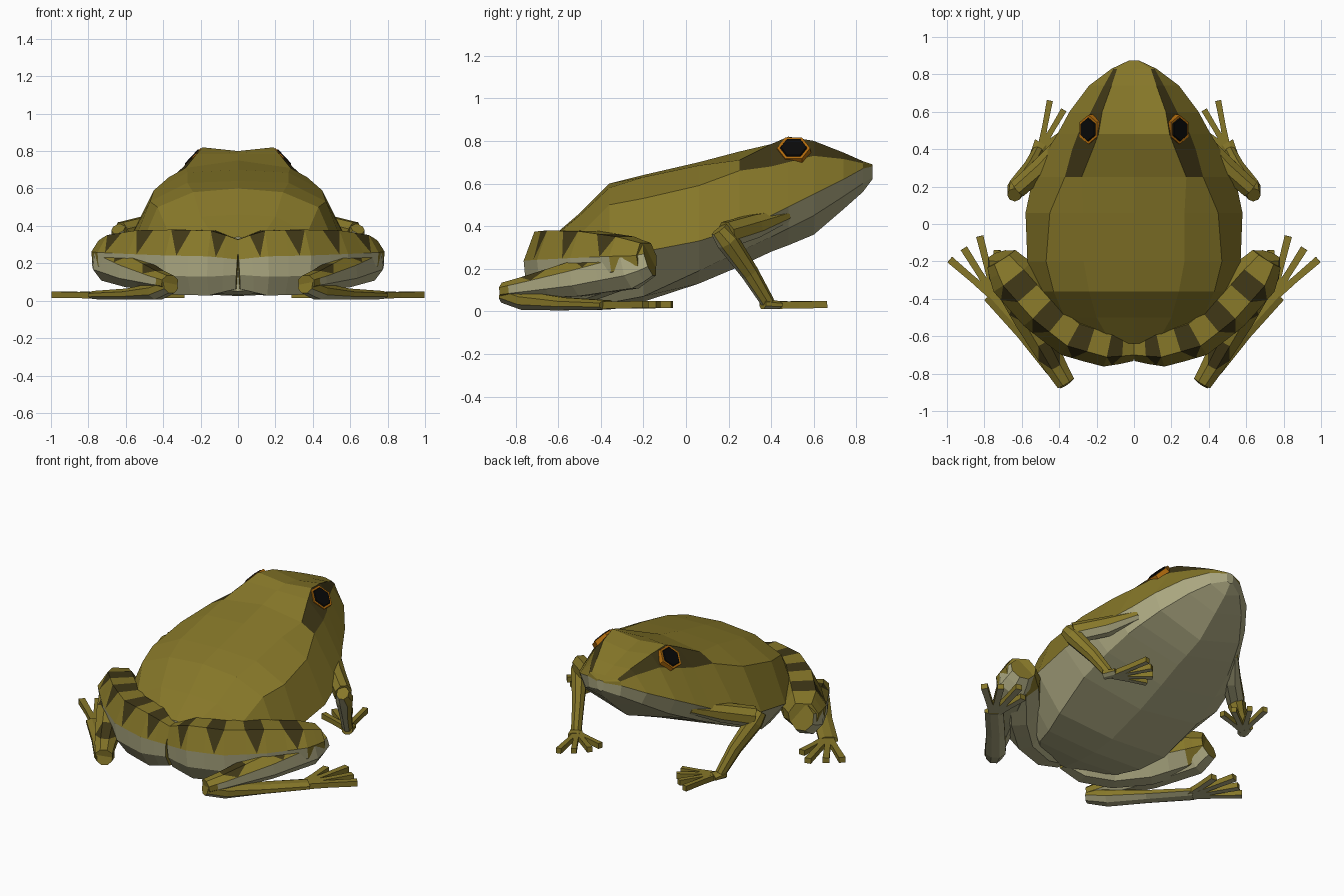
import bpy, bmesh, math
from mathutils import Vector, Matrix

if "Cube" in bpy.data.objects:
    bpy.data.objects.remove(bpy.data.objects["Cube"])

# Shared colours
def mat(name, c):
    m = bpy.data.materials.new(name)
    m.diffuse_color = (*c, 1)
    m.use_nodes = True
    m.node_tree.nodes["Principled BSDF"].inputs["Base Color"].default_value = m.diffuse_color
    return m

MATS = [mat("olive", (0.24, 0.185, 0.022)), mat("pale_belly", (0.43, 0.41, 0.23)),
        mat("dark_marking", (0.05, 0.038, 0.008)), mat("orange_rim", (0.45, 0.15, 0.004)),
        mat("black_pupil", (0.003, 0.003, 0.003))]
OLIVE, PALE, DARK, ORANGE, BLACK = range(5)
OCTAGON = [22.5 + 45 * k for k in range(8)]
SQUARE = [45 + 90 * k for k in range(4)]
THIGH = [8, 58, 122, 172, 205, 250, 290, 335]   # sloped upper flanks

def finish(name, bm):
    """Turn a right-hand half into an object mirrored across x = 0."""
    bmesh.ops.recalc_face_normals(bm, faces=bm.faces)
    me = bpy.data.meshes.new(name)
    bm.to_mesh(me)
    bm.free()
    for m in MATS:
        me.materials.append(m)
    ob = bpy.data.objects.new(name, me)
    bpy.context.collection.objects.link(ob)
    ob.modifiers.new("mirror", 'MIRROR').merge_threshold = 0.0005
    return ob

def limb(name, rings, angles=OCTAGON, sub=1, pale=(4, 5, 6), olive_end=0, last_stripe=99, wedges=()):
    """Sweep elliptical rings (x, y, z, half width, half height) into a faceted limb."""
    R = [Vector(r) for r in rings]
    pts = []
    for a, b in zip(R, R[1:]):
        pts += [a.lerp(b, i / sub) for i in range(sub)]
    pts.append(R[-1])
    sides = len(angles)
    grow = 1.05 if angles is THIGH else 1 / math.cos(math.pi / sides)
    bm = bmesh.new()
    loops = []
    for i, p in enumerate(pts):
        t = (pts[min(i + 1, len(pts) - 1)].xyz - pts[max(i - 1, 0)].xyz).normalized()
        s = t.cross(Vector((0, 0, 1))).normalized()
        u = s.cross(t)
        loops.append([bm.verts.new(p.xyz + s * p[3] * grow * math.cos(math.radians(a))
                                   + u * p[4] * grow * math.sin(math.radians(a))) for a in angles])

    def face(vs, m):
        bm.faces.new(vs).material_index = m
    top = 1 if sides == 8 else 0
    for i, (A, B) in enumerate(zip(loops, loops[1:])):
        dark = wedges and i % 2 == 1 and i < last_stripe
        for k in range(sides):
            j = (k + 1) % sides
            base = PALE if k in pale and i < len(pts) - 1 - olive_end else OLIVE
            if dark and k in wedges:
                lo, hi = (k, j) if k < top else (j, k)
                m = bm.verts.new((A[lo].co + B[lo].co) / 2)
                face((A[hi], B[hi], m), DARK)
                face((A[hi], m, A[lo]), base)
                face((m, B[hi], B[lo]), base)
            else:
                face((A[k], B[k], B[j], A[j]), DARK if dark and k == top else base)
    face(loops[0], OLIVE)
    face(loops[-1], OLIVE)
    return finish(name, bm)

# Body and head: y, top z, back edge, brow/flank, colour edge, belly edge, bottom z
sections = [
    (-.64, .34, .12, .33, .23, .27, .28, .19, .18, .07, .05),
    (-.50, .46, .20, .45, .37, .36, .44, .22, .30, .05, .03),
    (-.36, .60, .24, .58, .43, .50, .53, .27, .35, .04, .025),
    (-.20, .64, .27, .63, .47, .53, .57, .28, .40, .07, .045),
    (.06, .70, .27, .685, .45, .59, .58, .33, .43, .19, .13),
    (.25, .75, .28, .71, .37, .66, .54, .39, .41, .28, .21),
    (.40, .785, .22, .785, .33, .68, .46, .45, .38, .35, .28),
    (.48, .80, .19, .82, .30, .70, .41, .49, .35, .39, .31),
    (.60, .775, .17, .80, .23, .73, .345, .55, .30, .45, .36),
    (.74, .735, .12, .745, .16, .715, .24, .62, .20, .54, .48),
    (.83, .705, .09, .705, .11, .695, .12, .67, .11, .60, .56),
    (.875, .69, .015, .69, .02, .688, .025, .68, .02, .63, .62),
]
bm = bmesh.new()
loops = []
for y, zt, x1, z1, x2, z2, x3, z3, x4, z4, zb in sections:
    half = ((0, zt), (x1, z1), (x2, z2), (x3, z3), (x4, z4), (0, zb))
    loops.append([bm.verts.new((x, y, z)) for x, z in half])
for i, (A, B) in enumerate(zip(loops, loops[1:])):
    for k in range(5):
        f = bm.faces.new((A[k], B[k], B[k + 1], A[k + 1]))
        f.material_index = PALE if k > 2 else DARK if k == 1 and 5 <= i < 10 else OLIVE
bm.faces.new(loops[0]).material_index = PALE
bm.faces.new(loops[-1]).material_index = PALE
finish("body", bm)

# Eyes: hexagonal orange rim with a black disc
tilt = Matrix.Rotation(math.radians(47), 4, 'Y')
for name, r1, r2, lift, depth, m in (("eye_rim", .082, .078, 0, .035, ORANGE),
                                     ("eye_pupil", .068, .06, .018, .012, BLACK)):
    bm = bmesh.new()
    bmesh.ops.create_cone(bm, cap_ends=True, segments=6, radius1=r1, radius2=r2, depth=depth,
                          matrix=Matrix.Translation((.232, .505, .755)) @ tilt
                          @ Matrix.Translation((0, 0, lift)))
    for f in bm.faces:
        f.material_index = m
    finish(name, bm)

# Hind legs
limb("thigh", [(0, -.66, .20, .07, .14), (.14, -.65, .21, .11, .185), (.33, -.59, .215, .12, .185),
               (.50, -.45, .225, .125, .17), (.65, -.28, .24, .125, .125), (.71, -.185, .25, .085, .08)],
     angles=THIGH, sub=2, pale=(4, 5, 6, 7), olive_end=2, last_stripe=8, wedges=(0,))
limb("shank", [(.71, -.17, .24, .07, .075), (.685, -.26, .21, .095, .105), (.56, -.50, .155, .085, .085),
               (.42, -.76, .11, .06, .05), (.365, -.85, .095, .05, .04)],
     sub=2, pale=(3, 4, 5, 6), olive_end=1, last_stripe=6, wedges=(0, 2))
limb("hind_foot", [(.36, -.85, .08, .045, .04), (.43, -.75, .05, .06, .045),
                   (.58, -.57, .035, .055, .03), (.76, -.37, .03, .055, .022)])

# Front legs
limb("upper_arm", [(.36, .47, .45, .03, .03), (.475, .32, .40, .055, .055), (.62, .19, .36, .05, .06)])
limb("forearm", [(.64, .155, .385, .035, .04), (.625, .195, .33, .05, .05),
                 (.56, .30, .18, .035, .04), (.515, .385, .04, .03, .03)], pale=(4, 5))
limb("front_foot", [(.53, .36, .035, .03, .025), (.49, .43, .03, .045, .018)])

# Toes
def toes(name, base, tips, r):
    bx, by = base
    for i, (x, y) in enumerate(tips):
        limb(f"{name}_{i + 1}", [(bx, by, .028, r, .017), ((bx + x) / 2, (by + y) / 2, .03, r * .8, .016),
                                 (x, y, .032, r * .9, .017)], angles=SQUARE, pale=(2,))

toes("hind_toe", (.74, -.40), [(.985, -.19), (.91, -.13), (.825, -.065), (.73, -.14)], .022)
toes("front_toe", (.50, .40), [(.45, .66), (.375, .61), (.31, .54), (.29, .46)], .018)
